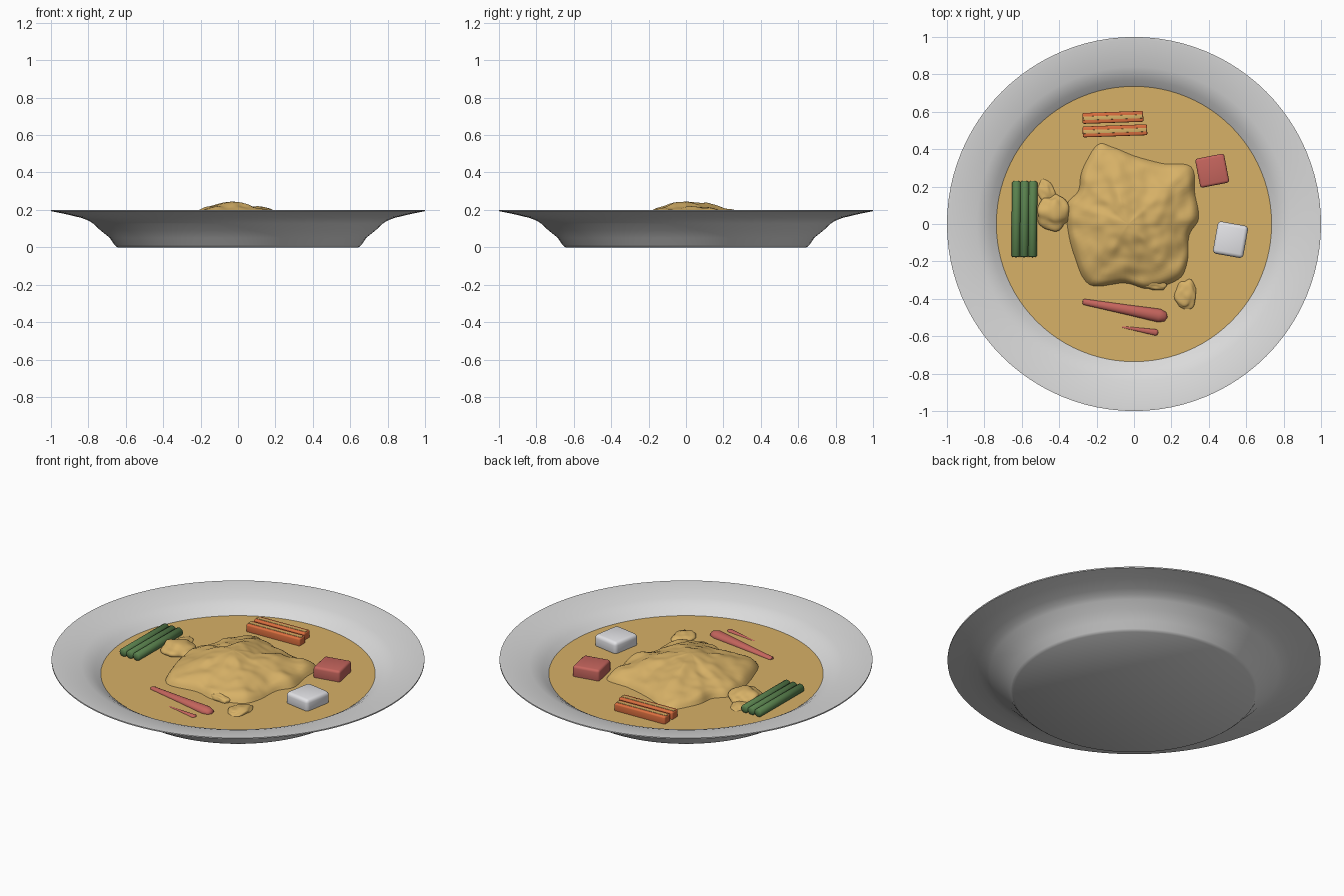
import bpy, bmesh, math
from mathutils import Vector, Matrix, noise

if "Cube" in bpy.data.objects:
    bpy.data.objects.remove(bpy.data.objects["Cube"])

Z = 0.115  # soup level


def material(name, r, g, b):
    m = bpy.data.materials.new(name)
    m.diffuse_color = (r, g, b, 1)
    m.use_nodes = True
    m.node_tree.nodes["Principled BSDF"].inputs["Base Color"].default_value = m.diffuse_color
    return m


PLATE = material("plate grey white", 0.70, 0.70, 0.70)
CURRY = material("curry tan", 0.68, 0.44, 0.135)
GREEN = material("bean green", 0.10, 0.22, 0.075)
ORANGE = material("carrot orange", 0.72, 0.16, 0.05)
RED = material("meat red", 0.56, 0.13, 0.11)
WHITE = material("tofu white", 0.82, 0.82, 0.85)


def finish(name, bm, mats, angle=40):
    bmesh.ops.recalc_face_normals(bm, faces=bm.faces[:])
    me = bpy.data.meshes.new(name)
    bm.to_mesh(me)
    bm.free()
    for m in mats:
        me.materials.append(m)
    ob = bpy.data.objects.new(name, me)
    bpy.context.collection.objects.link(ob)
    bpy.ops.object.select_all(action='DESELECT')
    ob.select_set(True)
    bpy.context.view_layer.objects.active = ob
    bpy.ops.object.shade_smooth_by_angle(angle=math.radians(angle))
    return ob


def lathe(name, profile, mat, n=96):
    bm = bmesh.new()
    vs = [bm.verts.new((r, 0, z)) for r, z in profile]
    es = [bm.edges.new(p) for p in zip(vs, vs[1:])]
    bmesh.ops.spin(bm, geom=vs + es, cent=(0, 0, 0), axis=(0, 0, 1),
                   angle=math.tau, steps=n, use_duplicate=False)
    bmesh.ops.remove_doubles(bm, verts=bm.verts[:], dist=1e-4)
    return finish(name, bm, [mat])


# plate: outer wall, rim, then inner wall and floor
lathe("plate", [(0, 0), (0.645, 0), (0.66, 0.012), (0.685, 0.05), (0.735, 0.09),
                (0.775, 0.127), (0.80, 0.143), (0.84, 0.158), (0.92, 0.177), (1, 0.193),
                (1, 0.2), (0.985, 0.2), (0.90, 0.184), (0.84, 0.172), (0.805, 0.16),
                (0.77, 0.14), (0.735, 0.113), (0.67, 0.06), (0.63, 0.03), (0, 0.03)], PLATE)
lathe("curry_soup", [(0, Z), (0.736, Z)], CURRY)

# lumpy mound, a radial height field inside a hand-read outline
OUTLINE = [(0.35, 0.03), (0.33, 0.17), (0.31, 0.31), (0.15, 0.33), (0.0, 0.37), (-0.12, 0.42),
           (-0.20, 0.43), (-0.28, 0.29), (-0.30, 0.18), (-0.36, 0.11), (-0.36, -0.02),
           (-0.32, -0.18), (-0.24, -0.33), (-0.05, -0.32), (0.08, -0.35), (0.24, -0.30),
           (0.29, -0.2), (0.30, -0.06)]


def mound():
    bm = bmesh.new()
    pts = [Vector((x, y, 0)) for x, y in OUTLINE]
    n, sub, rings = len(pts), 6, 28
    edge = []
    for i in range(n):
        a, b, c, d = (pts[(i + k) % n] for k in (-1, 0, 1, 2))
        for s in range(sub):
            t = s / sub
            edge.append(0.5 * (2 * b + (c - a) * t + (2 * a - 5 * b + 4 * c - d) * t * t
                               + (3 * b - a - 3 * c + d) * t ** 3))
    core = Vector((-0.03, 0, 0))
    top = bm.verts.new((core.x, core.y, 0.245))
    prev = None
    for r in range(1, rings + 1):
        t = r / rings
        ring = []
        for p in edge:
            q = core.lerp(p, t)
            bump = (0.016 * noise.noise(q * 9 + Vector((3, 1, 5))) + 0.007 * noise.noise(q * 19)) * min(1, t * 4)
            z = 0.137 + 0.108 * (1 - t ** 1.35) + bump
            z = Z - 0.01 + (z - Z + 0.01) * min(1, (1 - t) * 12) ** 0.5
            ring.append(bm.verts.new((q.x, q.y, min(z, 0.25))))
        m = len(ring)
        for i in range(m):
            j = (i + 1) % m
            if prev:
                bm.faces.new((prev[i], ring[i], ring[j], prev[j]))
            else:
                bm.faces.new((top, ring[i], ring[j]))
        prev = ring
    finish("curry_mound", bm, [CURRY], 80)


mound()


# small loose lumps beside the mound
def lump(name, loc, size, rot=0, rough=0.25):
    bm = bmesh.new()
    bmesh.ops.create_icosphere(bm, subdivisions=4, radius=1)
    for v in bm.verts:
        v.co *= 1 + rough * noise.noise(v.co * 1.6 + Vector(loc) * 7)
    bm.transform(Matrix.Translation(loc) @ Matrix.Rotation(math.radians(rot), 4, 'Z')
                 @ Matrix.Diagonal((*size, 1)))
    finish(name, bm, [CURRY], 80)


lump("left_lump", (-0.43, 0.06, Z), (0.09, 0.095, 0.05))
lump("left_small_lump", (-0.47, 0.17, Z - 0.01), (0.045, 0.07, 0.025), 20)
lump("front_lump", (0.28, -0.38, Z - 0.005), (0.06, 0.08, 0.03))
lump("front_small_lump", (0.11, -0.325, Z + 0.005), (0.065, 0.028, 0.025), -5)


# soft-edged blocks
def block(name, loc, size, rot, mats, bevel=0.014):
    bm = bmesh.new()
    bmesh.ops.create_cube(bm, size=1)
    bmesh.ops.scale(bm, vec=size, verts=bm.verts[:])
    bmesh.ops.bevel(bm, geom=bm.edges[:], offset=bevel, segments=3, affect='EDGES', profile=0.5)
    bm.transform(Matrix.Translation(loc) @ Matrix.Rotation(math.radians(rot), 4, 'Z'))
    return finish(name, bm, mats)


block("meat_cube", (0.418, 0.285, 0.14), (0.158, 0.158, 0.075), 11, [RED])
block("tofu_cube", (0.516, -0.084, 0.14), (0.165, 0.175, 0.08), -10, [WHITE], 0.02)

# carrot strips with a tan stripe along the top
for i, (x, y) in enumerate([(-0.113, 0.57), (-0.102, 0.498)]):
    length = 0.325 if i == 0 else 0.345
    block(f"carrot_strip_{i + 1}", (x, y, 0.132), (length, 0.058, 0.05), 2, [ORANGE], 0.008)
    block(f"carrot_stripe_{i + 1}", (x, y, 0.157), (length - 0.008, 0.02, 0.004), 2, [CURRY], 0.001)


# tapered rods lying in the soup
def rod(name, a, b, r1, r2, mat, flat=1.0, tip=0.0):
    a, b = Vector(a), Vector(b)
    d = b - a
    bm = bmesh.new()
    prof = [(0, 0), (0.004, r1 * 0.75), (0.02, r1), (0.5, (r1 + r2) / 2), (0.98 - tip, r2),
            (0.996 - tip * 0.3, r2 * 0.7), (1, 0)]
    vs = [bm.verts.new((t * d.length, r, 0)) for t, r in prof]
    es = [bm.edges.new(p) for p in zip(vs, vs[1:])]
    bmesh.ops.spin(bm, geom=vs + es, cent=(0, 0, 0), axis=(1, 0, 0), angle=math.tau, steps=20)
    bmesh.ops.remove_doubles(bm, verts=bm.verts[:], dist=1e-4)
    bm.transform(Matrix.Translation(a) @ d.to_track_quat('X', 'Z').to_matrix().to_4x4()
                 @ Matrix.Diagonal((1, 1, flat, 1)))
    finish(name, bm, [mat], 50)


for i, x in enumerate((-0.632, -0.588, -0.544)):
    rod(f"green_bean_{i + 1}", (x, -0.178, 0.135), (x + 0.004, 0.23, 0.135), 0.024, 0.024, GREEN)

rod("pepper_slice", (-0.275, -0.415, Z), (0.18, -0.498, Z + 0.002), 0.016, 0.036, RED, 0.75, 0.08)
rod("pepper_sliver", (-0.065, -0.55, Z - 0.002), (0.13, -0.582, Z), 0.005, 0.017, RED, 0.6, 0.05)
